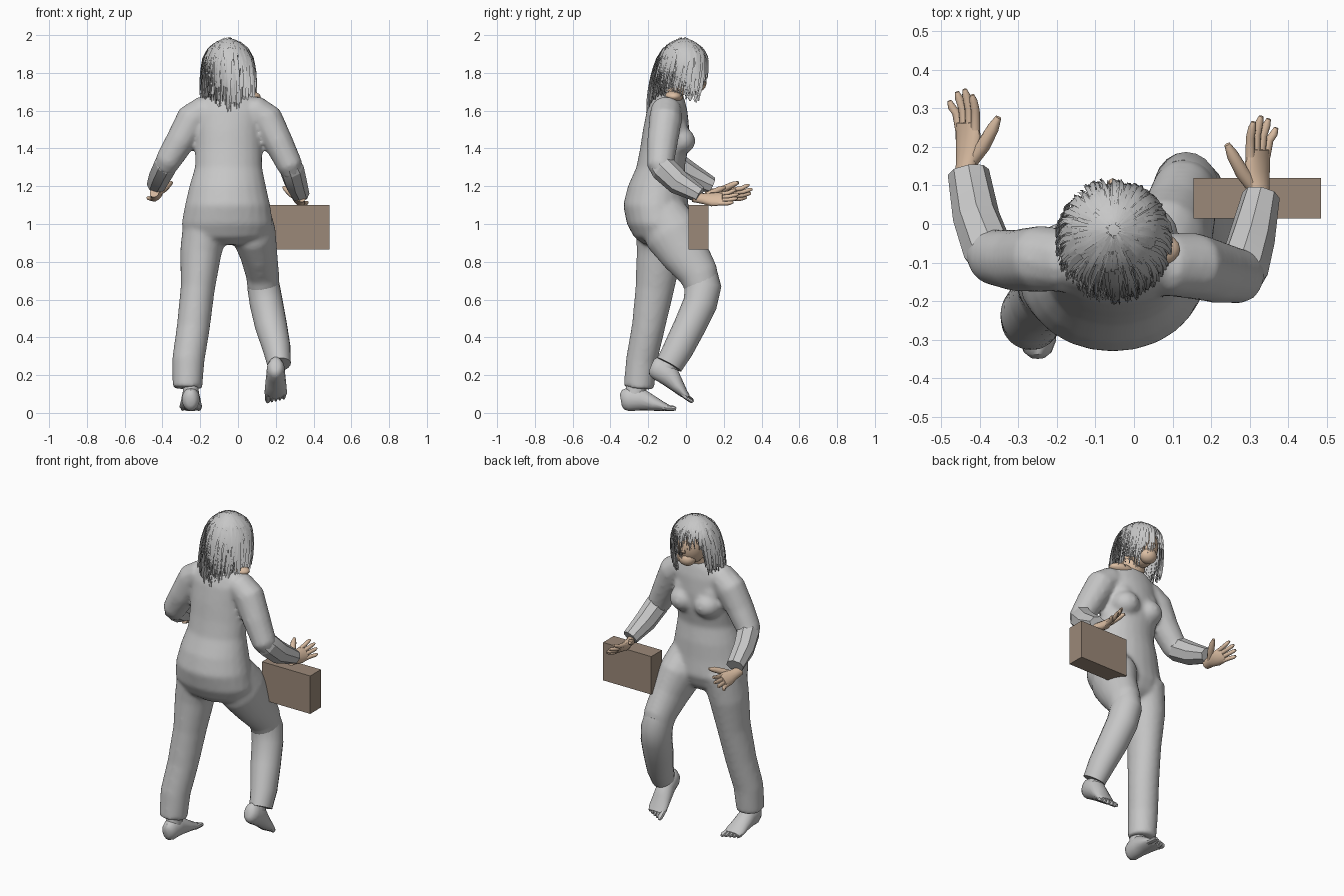
import bpy, bmesh, math, random
from mathutils import Vector, Matrix

random.seed(4)
old = bpy.data.objects.get("Cube")
if old:
    bpy.data.objects.remove(old)


def material(name, rgb):
    m = bpy.data.materials.new(name)
    m.use_nodes = True
    m.diffuse_color = (*rgb, 1)
    m.node_tree.nodes["Principled BSDF"].inputs["Base Color"].default_value = (*rgb, 1)
    return m


GREY = material("cloth grey", (0.57, 0.57, 0.57))
SKIN = material("skin tan", (0.72, 0.52, 0.37))
BROWN = material("case brown", (0.33, 0.25, 0.19))


def finish(bm, name, mat, angle=40):
    bmesh.ops.recalc_face_normals(bm, faces=bm.faces)
    mesh = bpy.data.meshes.new(name)
    bm.to_mesh(mesh)
    bm.free()
    obj = bpy.data.objects.new(name, mesh)
    bpy.context.collection.objects.link(obj)
    mesh.materials.append(mat)
    bpy.ops.object.select_all(action='DESELECT')
    obj.select_set(True)
    bpy.context.view_layer.objects.active = obj
    bpy.ops.object.shade_smooth_by_angle(angle=math.radians(angle))
    return obj


def loft(bm, rings, sides=16, level=False, mat=Matrix()):
    """Skin elliptical rings (x, y, z, half width, half depth) along a path."""
    pts = [Vector(r[:3]) for r in rings]
    loops = []
    for i, r in enumerate(rings):
        tangent = pts[min(i + 1, len(pts) - 1)] - pts[max(i - 1, 0)]
        if level:
            tangent = Vector((0, 0, 1))
        v = tangent.cross(Vector((1, 0, 0))).normalized()
        u = v.cross(tangent).normalized()
        loops.append([bm.verts.new(mat @ (pts[i] + u * r[3] * math.cos(a) + v * r[4] * math.sin(a)))
                      for a in (math.tau * k / sides for k in range(sides))])
    for a, b in zip(loops, loops[1:]):
        for k in range(sides):
            bm.faces.new((a[k], a[(k + 1) % sides], b[(k + 1) % sides], b[k]))
    bm.faces.new(loops[0])
    bm.faces.new(loops[-1])


def ball(bm, centre, size):
    bmesh.ops.create_uvsphere(bm, u_segments=20, v_segments=12, radius=1,
                              matrix=Matrix.Translation(centre) @ Matrix.Diagonal((*size, 1)))


def tube(name, rings, sides, angle=40):
    bm = bmesh.new()
    loft(bm, rings, sides)
    finish(bm, name, GREY, angle)


# Torso, bust, upper arms, standing leg and lifted thigh, fused into one suit
bm = bmesh.new()
loft(bm, [
    (-.055, -.13, .89, .10, .09), (-.06, -.14, .93, .22, .135), (-.057, -.145, 1.0, .243, .168),
    (-.055, -.16, 1.1, .226, .173), (-.055, -.15, 1.2, .203, .158), (-.05, -.135, 1.3, .178, .128),
    (-.05, -.115, 1.4, .178, .128), (-.05, -.105, 1.5, .178, .123), (-.045, -.1, 1.6, .183, .108),
    (-.045, -.095, 1.66, .155, .088), (-.045, -.09, 1.705, .08, .065)], 24, level=True)
for x in (-.13, .035):
    ball(bm, (x, -.035, 1.44), (.082, .085, .075))
    ball(bm, (x, -.05, 1.5), (.07, .06, .08))
loft(bm, [
    (-.1, -.1, 1.605, .05, .07), (-.18, -.095, 1.6, .082, .084), (-.24, -.09, 1.555, .09, .088),
    (-.305, -.095, 1.44, .079, .082), (-.37, -.085, 1.335, .069, .073), (-.385, -.06, 1.3, .06, .066)], 12)
loft(bm, [
    (.01, -.1, 1.61, .05, .07), (.09, -.105, 1.6, .082, .084), (.15, -.108, 1.555, .09, .088),
    (.215, -.125, 1.43, .079, .082), (.275, -.135, 1.31, .069, .073), (.285, -.11, 1.275, .06, .066)], 12)
loft(bm, [
    (-.165, -.13, 1.02, .125, .14), (-.197, -.14, .85, .11, .122), (-.213, -.165, .66, .091, .103),
    (-.237, -.2, .45, .088, .088), (-.263, -.235, .28, .086, .083), (-.268, -.25, .13, .079, .081)], 20)
loft(bm, [
    (.06, -.13, 1.05, .113, .133), (.083, -.07, .95, .118, .153), (.11, -.005, .84, .099, .128),
    (.13, .07, .73, .088, .104), (.135, .09, .65, .083, .09)], 20)
suit = finish(bm, "body_suit", GREY)
remesh = suit.modifiers.new("fuse", 'REMESH')
remesh.mode = 'VOXEL'
remesh.voxel_size = .012
remesh.use_smooth_shade = True
soften = suit.modifiers.new("soften", 'SMOOTH')
soften.factor = .5
soften.iterations = 8

tube("left_shin", [
    (.128, .078, .73, .078, .09), (.135, .09, .67, .086, .097), (.15, .075, .58, .088, .09),
    (.175, .02, .46, .085, .085), (.205, -.04, .34, .074, .08), (.218, -.088, .255, .062, .072)], 20)


# Bare feet with toes, heel sole at the local origin
def foot(name, where, pitch, inner):
    m = Matrix.Translation(where) @ Matrix.Rotation(pitch, 4, 'X')
    bm = bmesh.new()
    loft(bm, [(0, 0, .06, .02, .03), (0, .012, .062, .036, .052), (0, .04, .064, .047, .062),
              (0, .1, .065, .05, .062), (0, .17, .042, .056, .04), (0, .225, .025, .06, .024),
              (0, .255, .02, .05, .014)], mat=m)
    loft(bm, [(0, .07, .06, .045, .055), (0, .08, .11, .042, .055), (0, .085, .19, .042, .05)], mat=m)
    for k in range(5):
        x = inner * (.042 - k * .021)
        end = .293 - k * .009
        w = .015 if k == 0 else .011
        loft(bm, [(x, .22, .02, w, .014), (x, end - .015, .016, w, .014), (x, end, .013, w * .6, .008)],
             sides=8, mat=m)
    finish(bm, name, GREY)


foot("right_foot", (-.25, -.345, .008), 0, 1)
foot("left_foot", (.2, -.215, .205), math.radians(-33), -1)

# Faceted forearm sleeves from elbow to cuff
tube("right_forearm", [
    (-.36, -.1, 1.35, .055, .06), (-.378, -.07, 1.32, .066, .071), (-.41, .02, 1.26, .061, .066),
    (-.43, .135, 1.205, .054, .044)], 8, 20)
tube("left_forearm", [
    (.268, -.15, 1.33, .055, .06), (.283, -.12, 1.295, .066, .071), (.305, -.04, 1.22, .061, .066),
    (.33, .075, 1.155, .049, .044)], 8, 20)


# Open hands rolled with the thumb side up and inward, fingers fanned
def hand(name, where, inner):
    m = Matrix.Translation(where) @ Matrix.Rotation(-inner * .85, 4, 'Y')
    bm = bmesh.new()
    loft(bm, [(0, -.03, .01, .027, .023), (0, .02, 0, .031, .024), (0, .07, -.008, .043, .025),
              (0, .115, -.004, .043, .018), (0, .13, 0, .038, .014)], mat=m)
    for k in range(4):
        x = inner * (.031 - k * .0205)
        end = (.2, .215, .208, .185)[k]
        loft(bm, [(x, .11, -.004, .012, .013), (x * 1.2, (end + .12) / 2, .002, .0115, .012),
                  (x * 1.4, end - .015, .014, .0105, .0105), (x * 1.45, end, .02, .006, .006)], sides=10, mat=m)
    loft(bm, [(inner * .01, .025, -.006, .018, .018), (inner * .05, .07, -.016, .019, .018),
              (inner * .083, .115, -.02, .016, .015), (inner * .1, .142, -.023, .008, .008)],
         sides=10, mat=m)
    finish(bm, name, SKIN)


hand("right_hand", (-.435, .135, 1.16), 1)
hand("left_hand", (.325, .065, 1.135), -1)

# Carried case
bm = bmesh.new()
bmesh.ops.create_cube(bm, size=1, matrix=Matrix.Translation((.32, .067, .982)) @ Matrix.Diagonal((.33, .105, .235, 1)))
finish(bm, "case", BROWN)

# Head, neck and bare collar
bm = bmesh.new()
ball(bm, (-.05, .008, 1.82), (.088, .1, .12))
ball(bm, (-.052, .06, 1.745), (.052, .048, .045))
ball(bm, (.035, -.065, 1.675), (.085, .05, .032))
loft(bm, [(-.045, -.085, 1.66, .1, .06), (-.045, -.07, 1.705, .075, .06), (-.05, -.03, 1.8, .06, .065)])
loft(bm, [(-.055, .09, 1.84, .008, .008), (-.055, .103, 1.8, .014, .016), (-.055, .09, 1.785, .014, .008)], 8)
finish(bm, "head", SKIN)

# Hair: an inner shell and loose flat strands following the same flow
PROFILE = [(1.985, .1), (1.965, .45), (1.93, .74), (1.88, .92), (1.81, 1), (1.73, 1.02), (1.66, 1), (1.58, .92)]


def hair_point(angle, z, scale=1):
    for (z0, r0), (z1, r1) in zip(PROFILE, PROFILE[1:]):
        if z >= z1:
            break
    r = (r0 + (r1 - r0) * min(1, max(0, (z0 - z) / (z0 - z1)))) * scale
    back = max(0, 1.9 - z) * .17
    return Vector((-.053 + .135 * r * math.cos(angle), -.015 - back + .137 * r * math.sin(angle), z))


def hair_end(angle):
    degrees = math.degrees(angle) % 360
    if 92 < degrees < 142:
        return 1.87
    if 62 < degrees < 92:
        return 1.78
    return 1.65 + .06 * abs(math.cos(angle)) - .04 * max(0, -math.sin(angle))


bm = bmesh.new()
N, ROWS = 40, 10
grid = []
for k in range(N):
    a = math.tau * k / N
    low = hair_end(a) + .02
    grid.append([bm.verts.new(hair_point(a, 1.98 + (low - 1.98) * (j / ROWS) ** 1.5, .94)) for j in range(ROWS + 1)])
for k in range(N):
    p, q = grid[k], grid[(k + 1) % N]
    for j in range(ROWS):
        bm.faces.new((p[j], q[j], q[j + 1], p[j + 1]))
bm.faces.new([column[0] for column in grid])
finish(bm, "hair_shell", GREY)

bm = bmesh.new()
for _ in range(480):
    a = random.uniform(0, math.tau)
    drift = random.uniform(-.2, .2)
    scale = random.uniform(.94, 1.1)
    start = random.uniform(1.92, 1.99)
    end = hair_end(a + drift) + random.uniform(-.05, .04)
    width = random.uniform(.03, .08)
    pairs = []
    for j in range(8):
        t = j / 7
        z = start + (end - start) * t ** 1.4
        w = width * (1 - t * .85)
        pairs.append([bm.verts.new(hair_point(a + drift * t + s * w, z, scale + .03 * s * t)) for s in (-1, 1)])
    for p, q in zip(pairs, pairs[1:]):
        bm.faces.new((p[0], p[1], q[1], q[0]))
finish(bm, "hair_strands", GREY)
